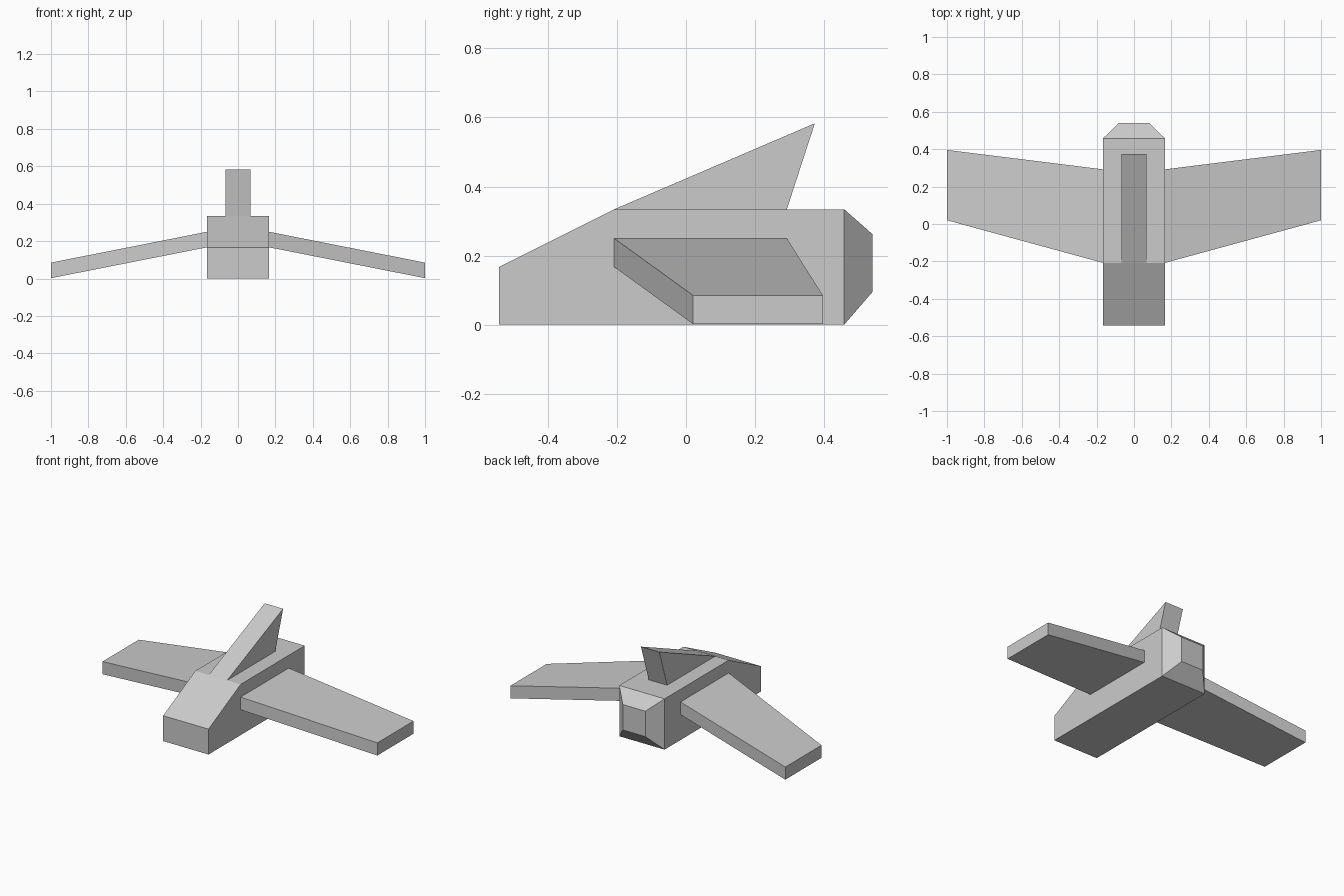
import bpy
import bmesh

if "Cube" in bpy.data.objects:
    bpy.data.objects.remove(bpy.data.objects["Cube"], do_unlink=True)

grey = bpy.data.materials.new("hull_grey")
grey.use_nodes = True
colour = (0.6, 0.6, 0.6, 1)
grey.diffuse_color = colour
grey.node_tree.nodes["Principled BSDF"].inputs["Base Color"].default_value = colour


def loft(name, start, end):
    """Solid between two matching outlines of 3D points."""
    bm = bmesh.new()
    a = [bm.verts.new(p) for p in start]
    b = [bm.verts.new(p) for p in end]
    bm.faces.new(a)
    bm.faces.new(b[::-1])
    for i in range(len(a)):
        j = (i + 1) % len(a)
        bm.faces.new((a[j], a[i], b[i], b[j]))
    bmesh.ops.recalc_face_normals(bm, faces=bm.faces)
    mesh = bpy.data.meshes.new(name)
    bm.to_mesh(mesh)
    bm.free()
    mesh.materials.append(grey)
    obj = bpy.data.objects.new(name, mesh)
    bpy.context.collection.objects.link(obj)
    return obj


def slab(name, profile, half_width):
    """Side profile (y, z) extruded evenly across x."""
    return loft(name, *[[(s * half_width, y, z) for y, z in profile] for s in (-1, 1)])


def rect_xz(half_width, y, low, high):
    return [(-half_width, y, low), (half_width, y, low),
            (half_width, y, high), (-half_width, y, high)]


def rect_yz(x, front, back, low, high):
    return [(x, front, low), (x, back, low), (x, back, high), (x, front, high)]


# Fuselage with sloping nose
slab("fuselage", [(-0.542, 0), (0.458, 0), (0.458, 0.334),
                  (-0.208, 0.334), (-0.542, 0.167)], 0.165)

# Tapered tail end
loft("tail_cap", rect_xz(0.165, 0.458, 0, 0.334), rect_xz(0.082, 0.54, 0.095, 0.262))

# Swept upright fin
slab("tail_fin", [(-0.208, 0.334), (0.292, 0.334), (0.373, 0.583)], 0.067)

# Drooping, swept wings
for side, label in ((1, "left"), (-1, "right")):
    loft(label + "_wing",
         rect_yz(side * 0.165, -0.208, 0.292, 0.167, 0.25),
         rect_yz(side, 0.02, 0.396, 0.002, 0.085))
